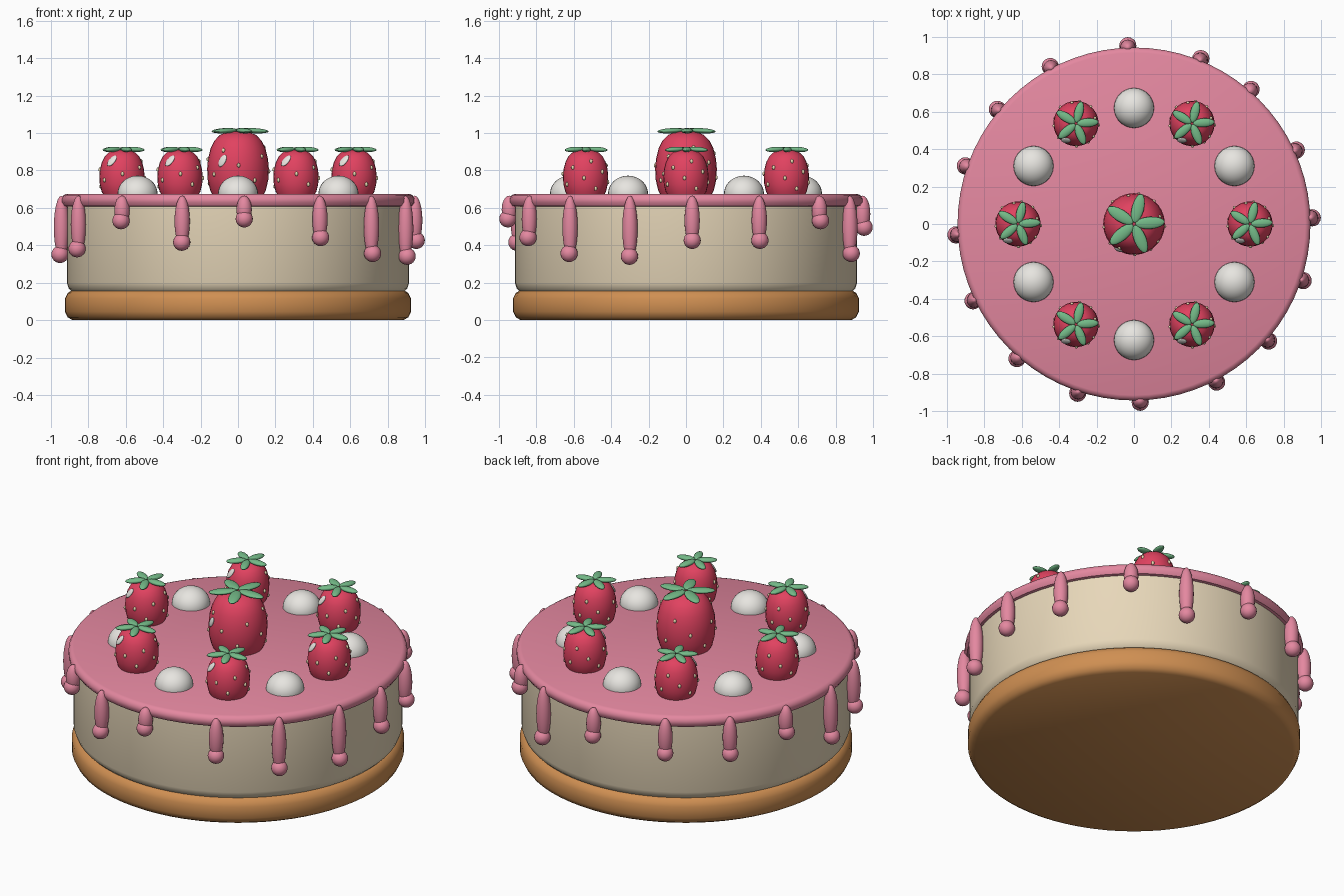
import bpy, math
from mathutils import Vector, Matrix

if "Cube" in bpy.data.objects:
    bpy.data.objects.remove(bpy.data.objects["Cube"])


def material(name, r, g, b):
    lin = [((c / 255 + 0.055) / 1.055) ** 2.4 for c in (r, g, b)]
    m = bpy.data.materials.new(name)
    m.diffuse_color = (*lin, 1)
    m.use_nodes = True
    m.node_tree.nodes["Principled BSDF"].inputs["Base Color"].default_value = m.diffuse_color
    return m


PINK = material("pink icing", 228, 136, 160)
CREAM = material("cream filling", 232, 216, 186)
CRUST = material("biscuit crust", 207, 143, 82)
RED = material("berry red", 225, 66, 96)
GREEN = material("leaf green", 116, 186, 136)
WHITE = material("whipped white", 232, 230, 225)
SEED = material("seed pale", 236, 220, 180)


def finish(obj, name, mat, angle=40):
    obj.name = name
    obj.data.materials.append(mat)
    bpy.ops.object.select_all(action='DESELECT')
    obj.select_set(True)
    bpy.context.view_layer.objects.active = obj
    bpy.ops.object.shade_smooth_by_angle(angle=math.radians(angle))
    return obj


def lathe(name, profile, mat, loc=(0, 0, 0), steps=72, angle=40):
    """Spin (radius, z) points, listed from bottom to top, with end caps."""
    verts, faces = [], []
    for r, z in profile:
        for i in range(steps):
            a = math.tau * i / steps
            verts.append((r * math.cos(a), r * math.sin(a), z))
    for k in range(len(profile) - 1):
        for i in range(steps):
            j = (i + 1) % steps
            faces.append((k * steps + i, k * steps + j,
                          (k + 1) * steps + j, (k + 1) * steps + i))
    faces.append(tuple(reversed(range(steps))))
    faces.append(tuple(range((len(profile) - 1) * steps, len(profile) * steps)))
    mesh = bpy.data.meshes.new(name)
    mesh.from_pydata(verts, [], faces)
    obj = bpy.data.objects.new(name, mesh)
    bpy.context.collection.objects.link(obj)
    obj.location = loc
    return finish(obj, name, mat, angle)


def ellipsoid(name, loc, size, mat, rot=None, seg=20, rings=12):
    bpy.ops.mesh.primitive_uv_sphere_add(segments=seg, ring_count=rings, radius=1)
    obj = bpy.context.object
    m = rot.to_4x4() if rot else Matrix()
    obj.matrix_world = Matrix.Translation(loc) @ m @ Matrix.Diagonal((*size, 1))
    return finish(obj, name, mat, 60)


# Cake layers
lathe("crust", [(0.885, 0), (0.91, 0.015), (0.925, 0.045), (0.925, 0.115),
                (0.91, 0.145), (0.885, 0.16)], CRUST)
lathe("cream_layer", [(0.89, 0.155), (0.905, 0.17), (0.915, 0.20),
                      (0.915, 0.62)], CREAM)
lathe("icing", [(0.90, 0.603), (0.93, 0.61), (0.943, 0.63), (0.943, 0.65),
                (0.932, 0.668), (0.915, 0.675)], PINK)

# Icing drips: (angle in degrees, height of lowest point)
DRIPS = [(2, .38), (24.5, .38), (49, .485), (68, .31), (92, .45), (118, .41),
         (140, .395), (161, .46), (183.5, .305), (205.5, .335), (229, .485),
         (251.6, .37), (272, .495), (297.6, .395), (319, .31), (341.5, .295)]
for deg, low in DRIPS:
    a = math.radians(deg)
    c, s = math.cos(a), math.sin(a)
    bottom = low + 0.02
    ellipsoid("drip", (0.945 * c, 0.945 * s, (0.665 + bottom) / 2),
              (0.041, 0.041, (0.665 - bottom) / 2), PINK)
    ellipsoid("drip_bead", (0.953 * c, 0.953 * s, low + 0.046),
              (0.046, 0.046, 0.046), PINK)

# Berry profile in unit form: (radius, height) with height 0 at the icing
BERRY = [(0.74, -0.10), (0.90, 0.05), (0.98, 0.22), (1.0, 0.40), (0.97, 0.56),
         (0.89, 0.72), (0.76, 0.85), (0.58, 0.94), (0.32, 0.99), (0.04, 1.0)]


def berry_radius(h):
    for (r0, h0), (r1, h1) in zip(BERRY, BERRY[1:]):
        if h0 <= h <= h1:
            return r0 + (r1 - r0) * (h - h0) / (h1 - h0)
    return 0


def berry(x, y, radius, height):
    base = 0.675
    lathe("berry", [(r * radius, h * height) for r, h in BERRY], RED,
          (x, y, base), 28, 60)
    # Leaf crown
    for k in range(5):
        a = math.radians(4 + 72 * k)
        reach = radius * 0.52
        rot = Matrix.Rotation(a, 3, 'Z') @ Matrix.Rotation(math.radians(3), 3, 'Y')
        ellipsoid("leaf", (x + reach * math.cos(a), y + reach * math.sin(a),
                           base + height + 0.002),
                  (radius * 0.48, radius * 0.2, 0.014), GREEN, rot, 16, 8)
    # Seeds spread in a spiral around the body
    for k in range(14):
        a = k * 2.4 + 0.5
        h = 0.12 + 0.62 * k / 13
        r = berry_radius(h) * radius
        ellipsoid("seed", (x + r * math.cos(a), y + r * math.sin(a),
                           base + h * height),
                  (0.009, 0.009, 0.012), SEED, None, 8, 6)
    # Shine spot on the upper front left
    a = math.radians(239)
    h = 0.176 / height
    r = berry_radius(h) * radius
    out = Vector((math.cos(a), math.sin(a), 0.55 if h > 0.6 else 0.15))
    rot = out.to_track_quat('Z', 'Y').to_matrix() @ Matrix.Rotation(-0.5, 3, 'Z')
    ellipsoid("shine", (x + r * math.cos(a), y + r * math.sin(a), base + 0.176),
              (0.02, 0.036, 0.008), WHITE, rot, 14, 8)


# Berries and whipped dollops
berry(0, 0, 0.165, 0.335)
for k in range(6):
    a = math.radians(60 * k)
    berry(0.62 * math.cos(a), 0.62 * math.sin(a), 0.121, 0.235)
    b = a + math.radians(30)
    ellipsoid("dollop", (0.62 * math.cos(b), 0.62 * math.sin(b), 0.675),
              (0.107, 0.107, 0.097), WHITE, None, 28, 16)
